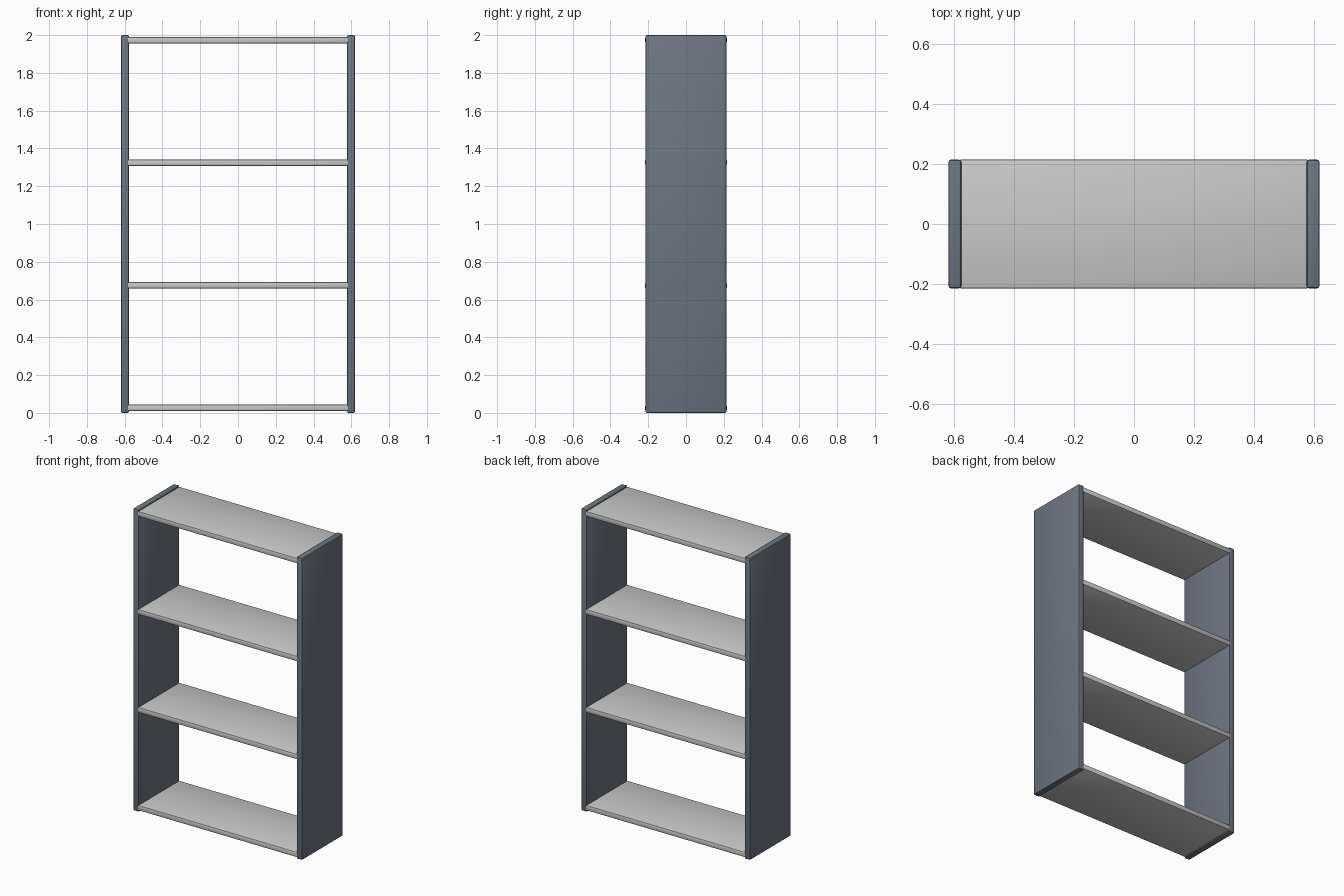
import bpy

if "Cube" in bpy.data.objects:
    bpy.data.objects.remove(bpy.data.objects["Cube"])

W, D, H = 1.24, 0.43, 2.0      # overall size
PANEL, SHELF = 0.043, 0.036    # board thicknesses


def material(name, rgb):
    m = bpy.data.materials.new(name)
    m.diffuse_color = (*rgb, 1)
    m.use_nodes = True
    m.node_tree.nodes["Principled BSDF"].inputs["Base Color"].default_value = m.diffuse_color
    return m


slate = material("slate grey", (0.155, 0.18, 0.22))
light = material("light grey", (0.58, 0.58, 0.58))


def board(name, centre, size, mat):
    """Box with softly rounded edges."""
    bpy.ops.mesh.primitive_cube_add(size=1, location=centre)
    ob = bpy.context.object
    ob.name = name
    ob.scale = size
    bpy.ops.object.transform_apply(location=False, rotation=False, scale=True)
    ob.data.materials.append(mat)
    bev = ob.modifiers.new("rounded edges", 'BEVEL')
    bev.width, bev.segments = 0.008, 2
    bpy.ops.object.modifier_apply(modifier=bev.name)
    bpy.ops.object.shade_smooth_by_angle(angle=0.5)
    return ob


# Upright side panels
for side, s in (("left", -1), ("right", 1)):
    board(side + "_panel", (s * (W - PANEL) / 2, 0, H / 2), (PANEL, D, H), slate)

# Four evenly spaced shelves, tucked slightly into the panels
for i in range(4):
    z = 0.027 + i * (H - 0.054) / 3
    board(f"shelf_{i + 1}", (0, 0, z), (1.17, D + 0.002, SHELF), light)
